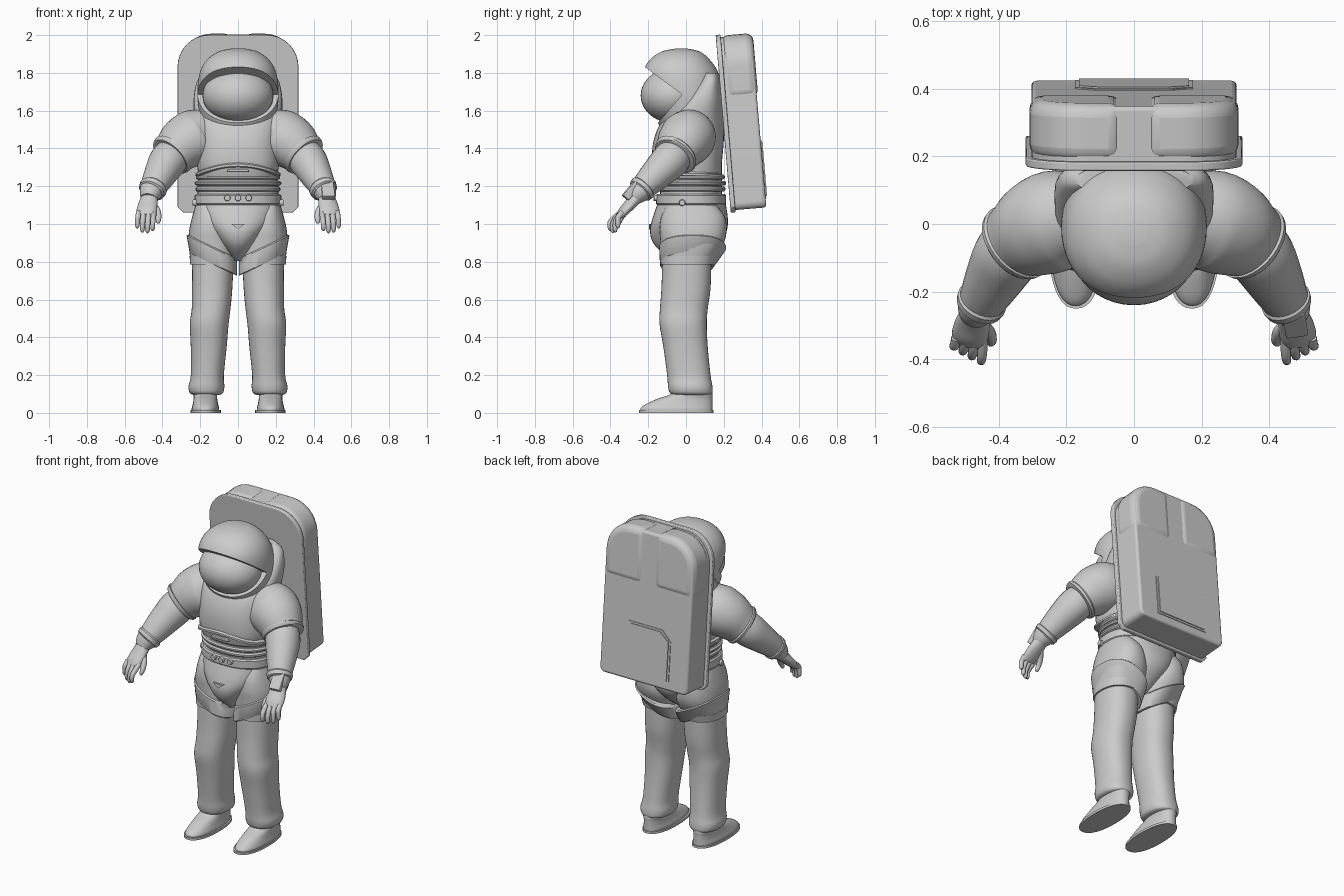
import bpy, bmesh, math
from mathutils import Vector, Matrix

if "Cube" in bpy.data.objects:
    bpy.data.objects.remove(bpy.data.objects["Cube"])

grey = bpy.data.materials.new("suit_grey")
grey.diffuse_color = (0.6, 0.6, 0.6, 1)
grey.use_nodes = True
grey.node_tree.nodes["Principled BSDF"].inputs["Base Color"].default_value = grey.diffuse_color


def finish(name, bm, mirror=False, bevel=0, matrix=None, angle=35):
    """Turn a bmesh into a shaded, optionally mirrored and bevelled object."""
    bmesh.ops.recalc_face_normals(bm, faces=bm.faces)
    me = bpy.data.meshes.new(name)
    bm.to_mesh(me)
    bm.free()
    ob = bpy.data.objects.new(name, me)
    bpy.context.collection.objects.link(ob)
    me.materials.append(grey)
    if matrix:
        ob.matrix_world = matrix
    if bevel:
        m = ob.modifiers.new("bevel", 'BEVEL')
        m.width, m.segments = bevel, 4
        m.limit_method, m.angle_limit = 'ANGLE', math.radians(40)
    if mirror:
        ob.modifiers.new("mirror", 'MIRROR').use_bisect_axis[0] = False
    smooth(ob, angle)
    return ob


def smooth(ob, angle=35):
    bpy.ops.object.select_all(action='DESELECT')
    ob.select_set(True)
    bpy.context.view_layer.objects.active = ob
    bpy.ops.object.shade_smooth_by_angle(angle=math.radians(angle))


def spline(rows, steps):
    """Catmull-Rom interpolation of number tuples."""
    out = []
    for i in range(len(rows) - 1):
        a, b, c, d = rows[max(i - 1, 0)], rows[i], rows[i + 1], rows[min(i + 2, len(rows) - 1)]
        for s in range(steps):
            t = s / steps
            out.append([0.5 * (2 * q + (r - p) * t + (2 * p - 5 * q + 4 * r - u) * t * t
                               + (3 * q - p - 3 * r + u) * t ** 3) for p, q, r, u in zip(a, b, c, d)])
    return out + [list(rows[-1])]


def skin(rings):
    bm = bmesh.new()
    vs = [[bm.verts.new(p) for p in r] for r in rings]
    n = len(vs[0])
    for a, b in zip(vs, vs[1:]):
        for i in range(n):
            j = (i + 1) % n
            bm.faces.new((a[i], a[j], b[j], b[i]))
    bm.faces.new(vs[0])
    bm.faces.new(vs[-1])
    return bm


def oval(n, power):
    pts = []
    for i in range(n):
        c, s = math.cos(2 * math.pi * i / n), math.sin(2 * math.pi * i / n)
        pts.append((math.copysign(abs(c) ** (2 / power), c), math.copysign(abs(s) ** (2 / power), s)))
    return pts


def loft(name, rows, steps=4, power=2.3, slant=0, arch=0, n=40, **kw):
    """Stack of level ovals: (x0, x1, y0, y1, z)."""
    rings = []
    for x0, x1, y0, y1, z in spline(rows, steps):
        ring = []
        for c, s in oval(n, power):
            x = (x0 + x1) / 2 + c * (x1 - x0) / 2
            y = (y0 + y1) / 2 + s * (y1 - y0) / 2
            lift = slant * (x - (x0 + x1) / 2) + (arch * (1 - c * c) if s < 0 else 0)
            ring.append((x, y, z + lift))
        rings.append(ring)
    return finish(name, skin(rings), **kw)


def tube(name, rows, steps=4, n=24, **kw):
    """Round limb along a path: (x, y, z, side radius, depth radius)."""
    rows = spline(rows, steps)
    cs = [Vector(r[:3]) for r in rows]
    rings = []
    for i, r in enumerate(rows):
        t = (cs[min(i + 1, len(cs) - 1)] - cs[max(i - 1, 0)]).normalized()
        u = Vector((1, 0.25, 0))
        u = (u - t * u.dot(t)).normalized()
        v = t.cross(u)
        rings.append([cs[i] + u * c * r[3] + v * s * r[4] for c, s in oval(n, 2)])
    return finish(name, skin(rings), **kw)


def prism(name, pts, y0, y1, **kw):
    """Outline in x and z, extruded along y."""
    return finish(name, skin([[(x, y, z) for x, z in pts] for y in (y0, y1)]), **kw)


# Boots and legs
loft("boot", [(.10, .245, -.24, .14, .012), (.10, .245, -.24, .14, .025), (.105, .24, -.215, .14, .045),
              (.11, .235, -.15, .14, .075), (.11, .235, -.08, .14, .10), (.11, .235, -.07, .13, .14)], mirror=True)
loft("sole", [(.09, .252, -.25, .145, 0), (.09, .252, -.25, .145, .014)], steps=1, mirror=True)
loft("trouser_leg", [(.10, .235, -.06, .125, .095), (.08, .255, -.085, .14, .105), (.072, .262, -.095, .14, .14),
                     (.075, .25, -.10, .13, .20), (.06, .25, -.12, .115, .35), (.05, .255, -.14, .11, .47),
                     (.04, .245, -.138, .115, .55), (.03, .243, -.13, .13, .66), (.022, .243, -.125, .135, .83)],
     mirror=True)

# Hips: thigh cuffs with a slanted rim, rounded thighs and a tapered brief
loft("thigh_cuff", [(.008, .25, -.135, .145, .785), (.004, .256, -.138, .15, .79), (.006, .272, -.142, .212, .875),
                    (.012, .266, -.135, .205, .882)], steps=1, slant=.48, mirror=True)
loft("thigh_cuff_hem", [(.008, .254, -.134, .146, .785), (.008, .256, -.136, .16, .83)], steps=1, mirror=True)
loft("upper_thigh", [(.02, .25, -.13, .14, .80), (.01, .262, -.135, .20, .90), (.025, .258, -.14, .215, .97),
                     (.05, .242, -.13, .205, 1.04), (.09, .225, -.10, .16, 1.10)], mirror=True)
loft("pelvis", [(-.02, .02, -.07, .05, .805), (-.085, .085, -.16, .15, .88), (-.145, .145, -.19, .21, .95),
                (-.20, .20, -.18, .222, 1.02), (-.222, .222, -.15, .21, 1.11)])
prism("pelvis_badge", [(-.035, 1.0), (.035, 1.0), (0, .972)], -.197, -.17)

# Waist: core, belt with buttons and stacked folds
loft("waist", [(-.215, .215, -.135, .19, 1.08), (-.212, .212, -.14, .19, 1.30)], steps=1)
for name, z0, z1, g in (("belt", 1.10, 1.16, .012), ("waist_fold_low", 1.172, 1.198, .008),
                        ("waist_fold_mid", 1.204, 1.228, .012), ("waist_fold_high", 1.236, 1.262, .006)):
    a = (-.217 - g, .217 + g, -.147 - g, .20 + g)
    b = (-.209 - g, .209 + g, -.139 - g, .192 + g)
    loft(name, [(*b, z0), (*a, z0 + .008), (*a, z1 - .008), (*b, z1)], steps=1)


def button(name, pos, axis, **kw):
    bm = bmesh.new()
    rot = Vector((0, 0, 1)).rotation_difference(Vector(axis)).to_matrix().to_4x4()
    bmesh.ops.create_cone(bm, cap_ends=True, segments=20, radius1=.019, radius2=.015, depth=.03,
                          matrix=Matrix.Translation(pos) @ rot)
    finish(name, bm, **kw)


button("belt_button", (0, -.157, 1.138), (0, -1, 0))
button("belt_button_side", (.056, -.154, 1.138), (0, -1, 0), mirror=True)
button("hip_button", (.225, -.02, 1.113), (1, 0, 0), mirror=True)

# Upper body with an arched lower lip
loft("torso", [(-.205, .205, -.165, .19, 1.25), (-.218, .218, -.18, .19, 1.32), (-.22, .22, -.172, .20, 1.44),
               (-.23, .23, -.125, .20, 1.55), (-.235, .235, -.02, .20, 1.66), (-.215, .215, .07, .185, 1.76),
               (-.17, .17, .09, .17, 1.80)], power=2.6)
loft("chest_lip", [(-.212, .212, -.175, .18, 1.25), (-.225, .225, -.192, .19, 1.256), (-.225, .225, -.192, .19, 1.268),
                   (-.212, .212, -.175, .18, 1.278)], steps=1, arch=.05, power=2.5)
prism("chest_latch", [(-.06, 1.275), (.06, 1.275), (.05, 1.292), (-.05, 1.292)], -.19, -.14, bevel=.004)

# Helmet with a wedge-shaped face opening and a round visor
helmet = loft("helmet", [(-.16, .16, -.13, .14, 1.50), (-.195, .195, -.155, .18, 1.55), (-.215, .215, -.20, .19, 1.67),
                         (-.205, .205, -.228, .175, 1.79), (-.168, .168, -.195, .13, 1.865),
                         (-.105, .105, -.13, .075, 1.912), (-.04, .04, -.06, .01, 1.928)],
              power=2.15, steps=6, n=56)
cutter = prism("face_cutter", [(-.5, 0), (.5, 0), (.5, .5), (-.5, .5)], 0, 1)
cutter.data.clear_geometry()
bm = skin([[(x, -.5, 2.04), (x, -.02, 1.685), (x, -.5, 1.13)] for x in (-.5, .5)])
bmesh.ops.recalc_face_normals(bm, faces=bm.faces)
bm.to_mesh(cutter.data)
bm.free()
cutter.hide_render = True
cut = helmet.modifiers.new("opening", 'BOOLEAN')
cut.operation, cut.object, cut.solver = 'DIFFERENCE', cutter, 'EXACT'
bpy.context.view_layer.update()
helmet.data = bpy.data.meshes.new_from_object(helmet.evaluated_get(bpy.context.evaluated_depsgraph_get()))
helmet.modifiers.clear()
bpy.data.objects.remove(cutter)
smooth(helmet)

bm = bmesh.new()
bmesh.ops.create_uvsphere(bm, u_segments=40, v_segments=24, radius=1,
                          matrix=Matrix.Translation((0, -.07, 1.68)) @ Matrix.Diagonal((.188, .17, .145, 1)))
finish("visor", bm)

# Arms
tube("shoulder_sleeve", [(.13, .02, 1.50, .09, .09), (.17, .02, 1.49, .125, .125), (.225, .012, 1.462, .15, .147),
                         (.285, -.015, 1.425, .146, .14), (.335, -.045, 1.38, .122, .12),
                         (.352, -.058, 1.364, .113, .113)], mirror=True, n=36)
tube("sleeve_hem", [(.342, -.05, 1.374, .116, .116), (.346, -.053, 1.37, .123, .123), (.354, -.06, 1.362, .12, .12),
                    (.358, -.063, 1.358, .112, .112)], steps=1, mirror=True, n=36)
tube("forearm", [(.33, -.04, 1.385, .09, .09), (.37, -.085, 1.335, .10, .10), (.405, -.145, 1.275, .09, .088),
                 (.44, -.21, 1.21, .074, .072), (.463, -.25, 1.165, .06, .058), (.472, -.275, 1.135, .043, .04)],
     mirror=True)
tube("wrist_cuff", [(.446, -.222, 1.197, .068, .068), (.449, -.228, 1.191, .076, .074), (.457, -.242, 1.176, .072, .07),
                    (.46, -.247, 1.171, .062, .06)], steps=1, mirror=True)
bm = bmesh.new()
bmesh.ops.create_cube(bm, size=1, matrix=Matrix.Diagonal((.066, .04, .105, 1)))
finish("wrist_display", bm, bevel=.006,
       matrix=Matrix.Translation((.475, -.288, 1.178)) @ Matrix.Rotation(.15, 4, 'Z') @ Matrix.Rotation(-.72, 4, 'X'))

# Gloves
tube("palm", [(.468, -.262, 1.145, .043, .036), (.477, -.295, 1.105, .052, .03), (.485, -.33, 1.068, .054, .026),
              (.487, -.352, 1.042, .048, .018)], mirror=True)
for i, name in enumerate(("index", "middle", "ring", "little")):
    x, y, z = .445 + .027 * i, .014 * i, (.012, 0, .004, .025)[i]
    tube(name + "_finger", [(x, -.335, 1.062, .014, .016), (x + .003, -.378 + y * .5, 1.03 + z * .3, .0145, .0155),
                            (x + .006, -.402 + y, .995 + z, .0135, .014), (x + .007, -.402 + y, .965 + z, .012, .012),
                            (x + .007, -.398 + y, .953 + z, .005, .005)], n=12, steps=3, mirror=True)
tube("thumb", [(.452, -.292, 1.105, .02, .02), (.428, -.318, 1.07, .018, .018), (.42, -.342, 1.035, .015, .015),
               (.424, -.352, 1.01, .011, .011), (.426, -.354, 1.003, .004, .004)], n=12, mirror=True)

# Backpack, leaning forward
lean = Matrix.Translation((0, .237, 1.06)) @ Matrix.Rotation(.085, 4, 'X')


def arc(cx, cz, rx, rz):
    return [(cx + rx * math.cos(a * math.pi / 16), cz + rz * math.sin(a * math.pi / 16)) for a in range(9)]


def pack_outline(w, z0, top, c):
    half = [(w - c, z0), (w, z0 + c)] + arc(w - .17, top - .17, .17, .17)
    return half + [(-x, z) for x, z in reversed(half)]


prism("pack_flange", pack_outline(.32, .0, .944, .03), 0, .026, matrix=lean, bevel=.005)
prism("pack_body", pack_outline(.303, .012, .93, .02), .01, .19, matrix=lean, bevel=.04)
prism("pack_lid", [(.035, .60), (.309, .60)] + arc(.139, .768, .17, .17) + [(.035, .938)], .026, .197,
      matrix=lean, bevel=.04, mirror=True)
for name, g, y in (("hatch_frame", 0, .194), ("hatch_panel", .012, .199)):
    w = .175 - g
    prism(name, [(-w, .06 + g), (w, .06 + g), (w, .31), (w - .06, .37 - g), (.06 - w, .37 - g), (-w, .31)],
          .18, y, matrix=lean)
